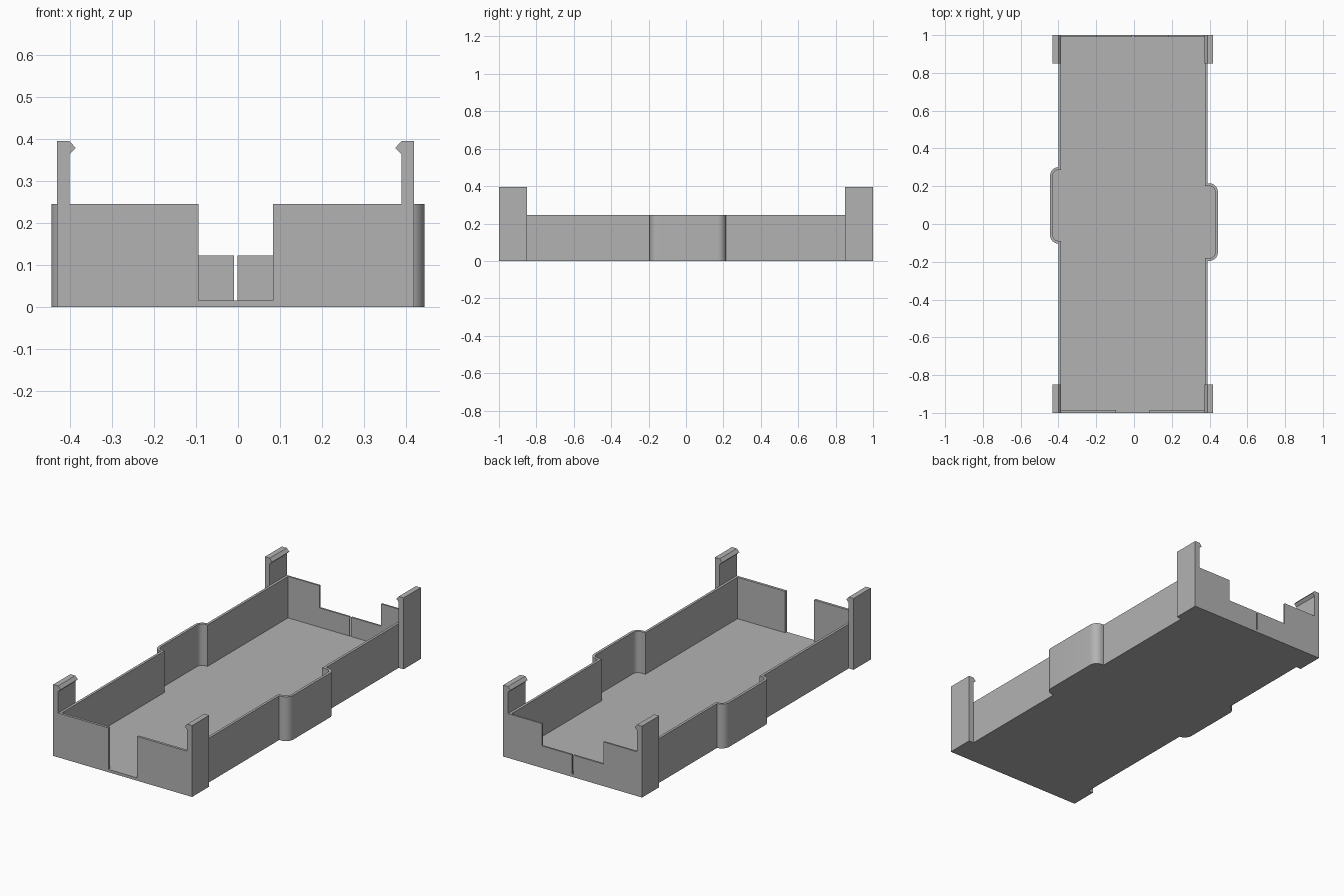
import bpy, bmesh, math
from mathutils import Vector

if "Cube" in bpy.data.objects:
    bpy.data.objects.remove(bpy.data.objects["Cube"])

CX = -0.006            # centre line of the tray body
HALF_OUT, HALF_IN = 0.395, 0.381
WALL = 0.0145          # wall thickness
FLOOR, RIM, TOP = 0.0155, 0.245, 0.395
R = 0.045              # outer corner radius of the side bulges

grey = bpy.data.materials.new("plain grey")
grey.diffuse_color = (0.45, 0.45, 0.45, 1)
grey.use_nodes = True
grey.node_tree.nodes["Principled BSDF"].inputs["Base Color"].default_value = grey.diffuse_color


def prism(name, pts, place, low, high, smooth=False):
    """Extrude a 2D outline; place(u, v, w) maps it into space."""
    bm = bmesh.new()
    face = bm.faces.new([bm.verts.new(place(u, v, low)) for u, v in pts])
    ext = bmesh.ops.extrude_face_region(bm, geom=[face])
    move = Vector(place(0, 0, high)) - Vector(place(0, 0, low))
    bmesh.ops.translate(bm, vec=move,
                        verts=[g for g in ext["geom"] if isinstance(g, bmesh.types.BMVert)])
    bmesh.ops.recalc_face_normals(bm, faces=bm.faces)
    mesh = bpy.data.meshes.new(name)
    bm.to_mesh(mesh)
    bm.free()
    mesh.materials.append(grey)
    obj = bpy.data.objects.new(name, mesh)
    bpy.context.collection.objects.link(obj)
    if smooth:
        bpy.ops.object.select_all(action='DESELECT')
        obj.select_set(True)
        bpy.context.view_layer.objects.active = obj
        bpy.ops.object.shade_smooth_by_angle(angle=math.radians(30))
    return obj


def flat(u, v, w):      # outline in plan, extruded upward
    return (u, v, w)


def upright(u, v, w):   # outline seen from the front, extruded along y
    return (u, w, v)


def side_path(side, x, reach, y0, y1, inset):
    """Plan line of one side wall, front to back, with its rounded bulge."""
    r = R - inset
    cx = reach - R
    pts = [(x, -1), (x, y0 + inset)]
    for yc, start in ((y0 + R, -90), (y1 - R, 0)):
        for i in range(11):
            a = math.radians(start + 9 * i)
            pts.append((cx + r * math.cos(a), yc + r * math.sin(a)))
    pts += [(x, y1 - inset), (x, 1)]
    return [(side * px, py) for px, py in pts]


# Side walls: each has a bulge at a different place along its length
outlines = {}
for label, side, y0, y1 in (("right", 1, -0.195, 0.215), ("left", -1, -0.104, 0.301)):
    xo, xi = HALF_OUT + side * CX, HALF_IN + side * CX
    outer = side_path(side, xo, 0.444, y0, y1, 0)
    inner = side_path(side, xi, 0.444, y0, y1, WALL)
    outlines[label] = outer
    prism(label + "_wall", outer + inner[::-1], flat, FLOOR, RIM, True)

# Floor fills the whole outline including the bulges
prism("floor", outlines["right"] + outlines["left"][::-1], flat, 0, FLOOR, True)

# Front wall: two panels with an open gap down to the floor
xl, xr = CX - HALF_IN, CX + HALF_IN
for label, a, b in (("left", xl, -0.094), ("right", 0.083, xr)):
    prism("front_panel_" + label, [(a, FLOOR), (b, FLOOR), (b, RIM), (a, RIM)],
          upright, -1, -0.986)

# Back wall: stepped panels with a narrow slot between them
for label, end, step, slot in (("left", xl, -0.195, -0.010), ("right", xr, 0.183, -0.001)):
    prism("back_panel_" + label,
          [(end, FLOOR), (slot, FLOOR), (slot, 0.122), (step, 0.122), (step, RIM), (end, RIM)],
          upright, 0.99, 1)

# Corner clips with inward hooks
for xname, side in (("left", -1), ("right", 1)):
    prof = [(HALF_OUT, 0), (0.425, 0), (0.425, TOP), (HALF_OUT, TOP),
            (HALF_IN - 0.001, 0.378), (HALF_OUT, 0.364)]
    prof = [(CX + side * u, v) for u, v in prof]
    for yname, a, b in (("front", -1, -0.85), ("back", 0.85, 1)):
        prism(f"{yname}_{xname}_clip", prof, upright, a, b)
